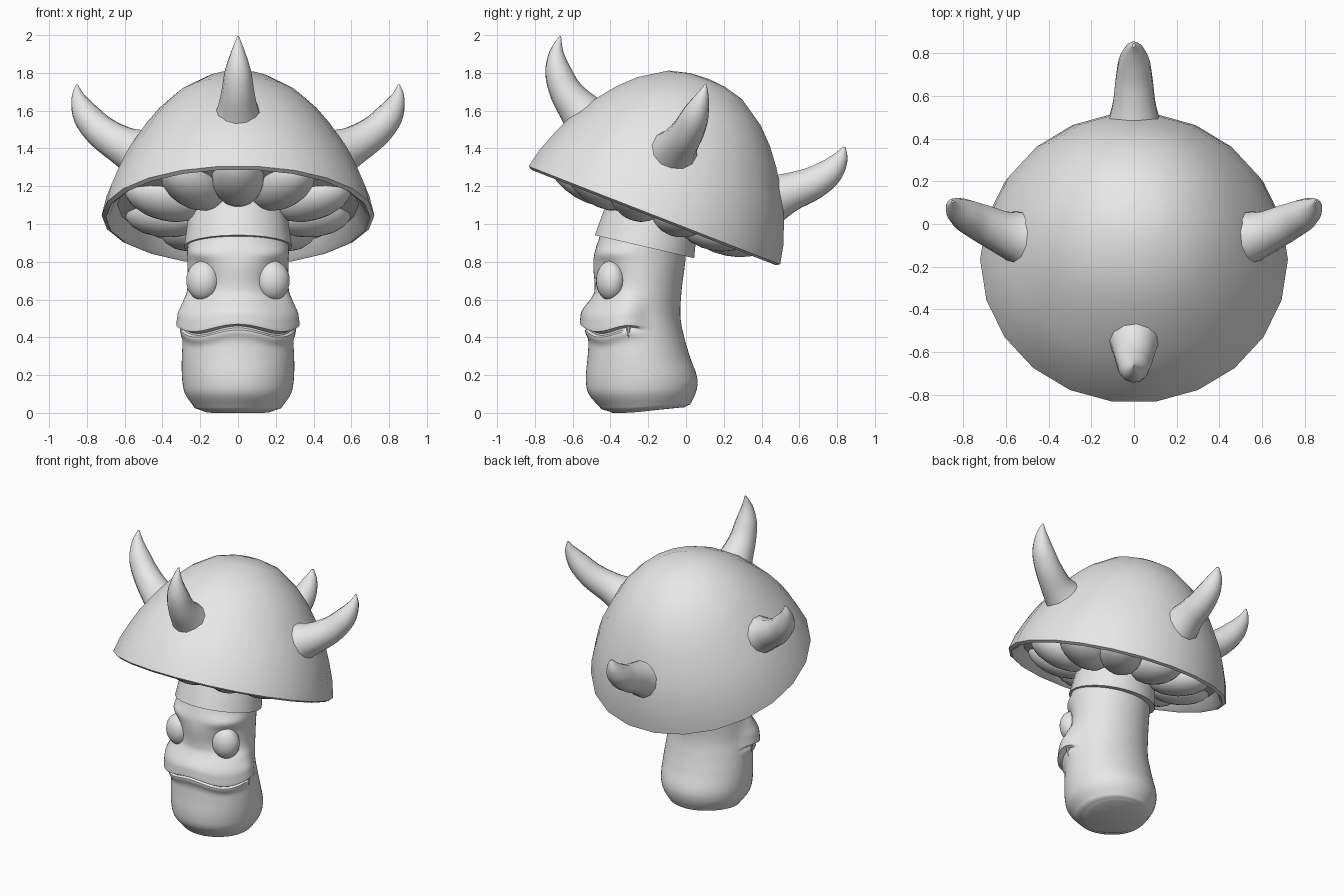
import bpy, math
from math import sin, cos, pi, radians, exp
from mathutils import Vector, Matrix

if "Cube" in bpy.data.objects:
    bpy.data.objects.remove(bpy.data.objects["Cube"])

grey = bpy.data.materials.new("plain_grey")
grey.diffuse_color = (0.8, 0.8, 0.8, 1)
grey.use_nodes = True
grey.node_tree.nodes["Principled BSDF"].inputs["Base Color"].default_value = grey.diffuse_color


def make(name, verts, faces, angle=40):
    me = bpy.data.meshes.new(name)
    me.from_pydata([tuple(v) for v in verts], [], faces)
    me.materials.append(grey)
    ob = bpy.data.objects.new(name, me)
    bpy.context.collection.objects.link(ob)
    bpy.ops.object.select_all(action='DESELECT')
    ob.select_set(True)
    bpy.context.view_layer.objects.active = ob
    bpy.ops.object.shade_smooth_by_angle(angle=radians(angle))
    return ob


def skin(name, rings, angle=40):
    """Join equal-sized rings of points into a closed tube."""
    n = len(rings[0])
    verts = [v for r in rings for v in r]
    faces = [(k * n + i, k * n + (i + 1) % n, (k + 1) * n + (i + 1) % n, (k + 1) * n + i)
             for k in range(len(rings) - 1) for i in range(n)]
    faces.append(tuple(reversed(range(n))))
    faces.append(tuple(range(len(verts) - n, len(verts))))
    return make(name, verts, faces, angle)


def lathe(name, profile, sides, matrix, angle=40, pinch=0.0):
    """Turned shape; pinch narrows its upper part sideways."""
    rings = [[matrix @ Vector((r * cos(a) * (1 - pinch * smooth(z / 0.4)), r * sin(a), z))
              for a in [-pi / 2 + 2 * pi * (i + 0.5) / sides for i in range(sides)]]
             for r, z in profile]
    return skin(name, rings, angle)


def ellipsoid(name, matrix, radii, seg=20, rows=12):
    prof = [(max(sin(pi * k / rows), 0.001), -cos(pi * k / rows)) for k in range(rows + 1)]
    return lathe(name, prof, seg, matrix @ Matrix.Diagonal((*radii, 1)), 80)


def catmull(pts, k, t):
    p = [pts[min(max(k + j, 0), len(pts) - 1)] for j in (-1, 0, 1, 2)]
    return [0.5 * (2 * b + (c - a) * t + (2 * a - 5 * b + 4 * c - d) * t * t
                   + (3 * b - a - 3 * c + d) * t ** 3) for a, b, c, d in zip(*p)]


def smooth(x):
    x = min(max(x, 0), 1)
    return x * x * (3 - 2 * x)


# Tilted cap: dome, rolled rim and recessed underside
CAP = Matrix.Translation((0, -0.17, 1.038)) @ Matrix.Rotation(radians(-21.3), 4, 'X')
lathe("cap", [(0.02, 0.0), (0.28, 0.02), (0.5, 0.07), (0.64, 0.07), (0.68, 0.01),
              (0.70, -0.004), (0.722, 0.008), (0.70, 0.11), (0.657, 0.228), (0.614, 0.324),
              (0.515, 0.478), (0.44, 0.573), (0.354, 0.657), (0.21, 0.75), (0.1, 0.778),
              (0.01, 0.785)], 22, CAP, 50, pinch=0.02)

# Rounded gill lobes hanging under the cap, lower towards the stem
for i in range(10):
    m = (CAP @ Matrix.Rotation(2 * pi * i / 10 - pi / 2, 4, 'Z') @ Matrix.Translation((0.41, 0, 0.055))
         @ Matrix.Rotation(radians(-10), 4, 'Y'))
    ellipsoid("gill_lobe", m, (0.22, 0.14, 0.11), 16, 10)

# Collar around the top of the stem
lathe("collar", [(0.28, 0), (0.262, 0.14), (0.24, 0.24)], 28,
      Matrix.Translation((0, -0.22, 0.88)) @ Matrix.Rotation(radians(-13), 4, 'X')
      @ Matrix.Diagonal((1.02, 0.97, 1, 1)))

# Stem: (height, centre y, half width, half depth)
STEM = [(0.0, -0.20, 0.18, 0.19), (0.02, -0.213, 0.23, 0.235), (0.10, -0.232, 0.28, 0.283),
        (0.18, -0.235, 0.296, 0.295), (0.30, -0.25, 0.297, 0.27), (0.42, -0.262, 0.287, 0.248),
        (0.52, -0.265, 0.275, 0.235), (0.66, -0.253, 0.268, 0.231), (0.80, -0.247, 0.267, 0.243),
        (0.92, -0.228, 0.265, 0.233), (1.12, -0.18, 0.25, 0.22)]
MOUTH = 0.438
EYE_Z, EYE_A = 0.70, 0.80


def stem_point(z, yc, rx, ry, a):
    """Point on the stem at angle a from the front, with the face pushed out or in."""
    front = 1 - smooth((abs(a) - 1.25) / 0.65)
    t = z - MOUTH
    # heavy upper lip, thin mouth crease, soft lower lip
    d = 0.056 * smooth((t + 0.004) / 0.018) * (1 - smooth((t - 0.07) / 0.14))
    d -= 0.010 * exp(-((t + 0.006) / 0.006) ** 2)
    d += 0.024 * exp(-((t + 0.02) / 0.035) ** 2) * (1 - smooth((t + 0.008) / 0.012))
    d *= front
    # eye sockets, brow and cheeks
    e = ((abs(a) - EYE_A) / 0.45) ** 2 + ((z - EYE_Z) / 0.11) ** 2
    d -= 0.028 * exp(-e * 1.5)
    d += 0.02 * exp(-((abs(a) - EYE_A) / 0.5) ** 2 - ((z - 0.845) / 0.04) ** 2)
    d += 0.012 * exp(-((abs(a) - 1.2) / 0.35) ** 2 - ((z - 0.61) / 0.04) ** 2)
    # wavy mouth line
    z += 0.020 * cos(4 * a) * front * exp(-(t / 0.12) ** 2)
    y = yc - (ry + d) * cos(a)
    # foot slopes up slightly at the back
    z += 0.03 * smooth((y + 0.35) / 0.38) * max(0, 1 - z / 0.12)
    return Vector(((rx + d) * sin(a), y, z))


SEG = 60
rings = []
for k in range(len(STEM) - 1):
    steps = max(3, round((STEM[k + 1][0] - STEM[k][0]) / 0.01))
    for s in range(steps + (k == len(STEM) - 2)):
        row = catmull(STEM, k, s / steps)
        row[0] = STEM[k][0] + (STEM[k + 1][0] - STEM[k][0]) * s / steps
        rings.append([stem_point(*row, -pi + 2 * pi * i / SEG) for i in range(SEG)])
skin("stem", rings, 50)

# Eyes and the small fangs at the mouth corners
for side in (-1, 1):
    ellipsoid("eye", Matrix.Translation((side * 0.186, -0.40, 0.70))
              @ Matrix.Rotation(side * radians(20), 4, 'Z'), (0.09, 0.075, 0.105), 24, 16)
    lathe("fang", [(0.002, -0.065), (0.010, -0.03), (0.015, 0.03)], 8,
          Matrix.Translation((side * 0.298, -0.305, 0.465)))


# Horns: smooth tapered sweeps, points are (x, y, z, radius)
def horn(name, pts, sides=12):
    path = [catmull(pts, k, s / 4) for k in range(len(pts) - 1) for s in range(4)]
    path.append(list(pts[-1]))
    rings, across = [], None
    for i, p in enumerate(path):
        lo, hi = path[max(i - 1, 0)], path[min(i + 1, len(path) - 1)]
        d = (Vector(hi[:3]) - Vector(lo[:3])).normalized()
        # carry the frame along the path so the sweep never twists
        across = d.orthogonal() if across is None else across - d * across.dot(d)
        across.normalize()
        up = d.cross(across)
        r = max(p[3], 0.004)
        rings.append([Vector(p[:3]) + r * (across * cos(2 * pi * j / sides) + up * sin(2 * pi * j / sides))
                      for j in range(sides)])
    skin(name, rings, 60)


horn("front_horn", [(0, -0.45, 1.48, 0.17), (0, -0.56, 1.60, 0.113), (0, -0.635, 1.70, 0.088),
                    (0, -0.677, 1.81, 0.070), (0, -0.685, 1.91, 0.038), (0, -0.665, 1.995, 0.004)])
horn("back_horn", [(0, 0.38, 1.10, 0.16), (0, 0.54, 1.165, 0.108), (0, 0.67, 1.215, 0.090),
                   (0, 0.76, 1.275, 0.074), (0, 0.815, 1.345, 0.045), (0, 0.838, 1.408, 0.008)])
for side in (-1, 1):
    horn("side_horn", [(side * 0.46, -0.08, 1.35, 0.16), (side * 0.60, -0.045, 1.41, 0.108),
                       (side * 0.725, 0.01, 1.49, 0.088), (side * 0.805, 0.05, 1.58, 0.072),
                       (side * 0.846, 0.085, 1.67, 0.038), (side * 0.852, 0.105, 1.738, 0.005)])
